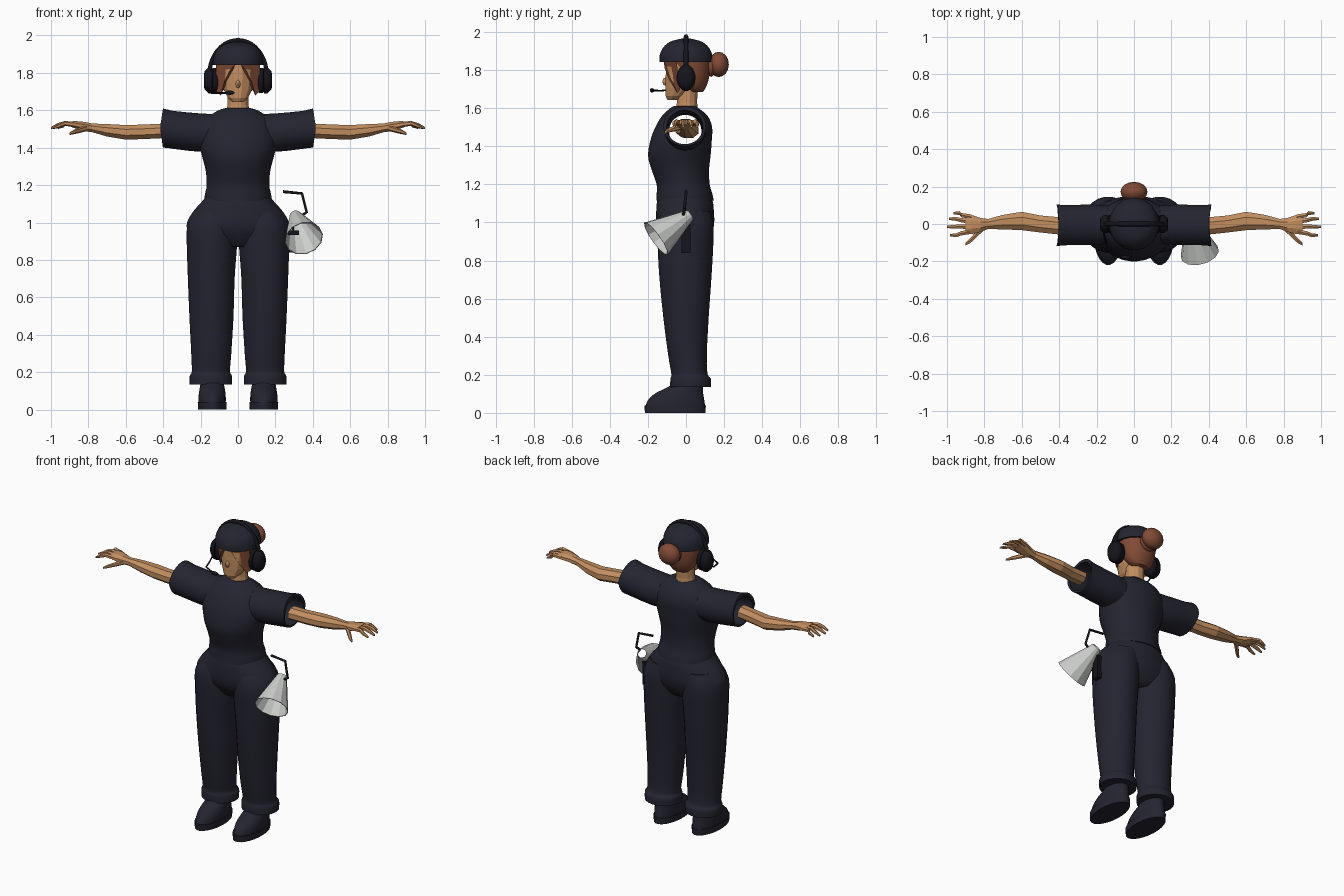
import bpy, bmesh, math
from mathutils import Vector

cube = bpy.data.objects.get("Cube")
if cube:
    bpy.data.objects.remove(cube)


def material(name, r, g, b):
    m = bpy.data.materials.new(name)
    m.use_nodes = True
    m.diffuse_color = (r, g, b, 1)
    m.node_tree.nodes["Principled BSDF"].inputs["Base Color"].default_value = (r, g, b, 1)
    return m


NAVY = material("navy cloth", .018, .018, .031)
BLACK = material("black plastic", .007, .007, .011)
SKIN = material("tan skin", .54, .27, .115)
HAIR = material("auburn hair", .22, .07, .036)
WHITE = material("pale grey plastic", .6, .62, .6)
LIPS = material("brown lips", .26, .085, .045)


def finish(name, bm, mat, angle):
    bmesh.ops.recalc_face_normals(bm, faces=bm.faces)
    mesh = bpy.data.meshes.new(name)
    bm.to_mesh(mesh)
    bm.free()
    mesh.materials.append(mat)
    obj = bpy.data.objects.new(name, mesh)
    bpy.context.collection.objects.link(obj)
    shade(obj, angle)
    return obj


def select(obj):
    bpy.ops.object.select_all(action='DESELECT')
    obj.select_set(True)
    bpy.context.view_layer.objects.active = obj


def shade(obj, angle):
    if angle:
        select(obj)
        bpy.ops.object.shade_smooth_by_angle(angle=math.radians(angle))


def refine(rings, steps):
    """Insert in-between rings along a smooth spline."""
    out = []
    for i in range(len(rings) - 1):
        p0, p1, p2 = rings[max(i - 1, 0)], rings[i], rings[i + 1]
        p3 = rings[min(i + 2, len(rings) - 1)]
        for s in range(steps):
            t = s / steps
            out.append([b + .5 * t * (c - a + t * (2*a - 5*b + 4*c - d + t * (3*(b - c) + d - a)))
                        for a, b, c, d in zip(p0, p1, p2, p3)])
    return out + [rings[-1]]


def loft(name, rings, mat, axis="z", n=24, steps=1, angle=50, side=1, caps=True):
    """Skin ellipses (position, centre 1, centre 2, radius 1, radius 2) along an axis."""
    bm = bmesh.new()
    loops = []
    for p, c1, c2, r1, r2 in refine(rings, steps):
        loop = []
        for k in range(n):
            a = math.tau * (k + .5) / n
            u, v = c1 + r1 * math.cos(a), c2 + r2 * math.sin(a)
            co = (side * u, v, p) if axis == "z" else (side * p, u, v)
            loop.append(bm.verts.new(co))
        loops.append(loop)
    for lo, hi in zip(loops, loops[1:]):
        for k in range(n):
            bm.faces.new((lo[k], lo[k - 1], hi[k - 1], hi[k]))
    if caps:
        bm.faces.new(loops[0])
        bm.faces.new(loops[-1])
    return finish(name, bm, mat, angle)


def tube(name, points, radius, mat):
    curve = bpy.data.curves.new(name, 'CURVE')
    curve.dimensions = '3D'
    curve.bevel_depth = radius
    curve.bevel_resolution = 1
    curve.use_fill_caps = True
    spline = curve.splines.new('POLY')
    spline.points.add(len(points) - 1)
    for sp, p in zip(spline.points, points):
        sp.co = (*p, 1)
    curve.materials.append(mat)
    obj = bpy.data.objects.new(name, curve)
    bpy.context.collection.objects.link(obj)
    select(obj)
    bpy.ops.object.convert(target='MESH')


def box(name, centre, size, mat):
    bm = bmesh.new()
    bmesh.ops.create_cube(bm, size=1)
    for v in bm.verts:
        v.co = Vector(centre) + v.co * Vector(size)
    return finish(name, bm, mat, 0)


def ball(name, centre, radii, mat, seg=16):
    bm = bmesh.new()
    bmesh.ops.create_uvsphere(bm, u_segments=seg, v_segments=seg // 2, radius=1)
    for v in bm.verts:
        v.co = Vector(centre) + v.co * Vector(radii)
    return finish(name, bm, mat, 50)


def boolean(obj, other, operation):
    mod = obj.modifiers.new(operation, 'BOOLEAN')
    mod.operation, mod.object, mod.solver = operation, other, 'EXACT'
    select(obj)
    bpy.ops.object.modifier_apply(modifier=mod.name)
    bpy.data.objects.remove(other)


# Shirt: body joined with a sleeve tube, then hollowed from cuff to cuff
shirt = loft("shirt", [
    (1.115, 0, -.005, .18, .152), (1.15, 0, -.008, .178, .147), (1.2, 0, -.015, .168, .14),
    (1.28, 0, -.03, .174, .152), (1.35, 0, -.035, .192, .165), (1.43, 0, -.026, .21, .162),
    (1.5, 0, -.012, .2, .15), (1.56, 0, -.006, .165, .12), (1.6, 0, -.008, .105, .075),
    (1.612, 0, -.003, .065, .06)], NAVY, n=32, steps=3)
half = [(.417, -.007, 1.505, .112, .105), (.36, -.006, 1.497, .108, .102),
        (.22, -.004, 1.482, .108, .103), (.1, -.004, 1.48, .1, .1)]
sleeve_rings = half + [(-h[0], *h[1:]) for h in reversed(half)]
sleeves = loft("sleeves", sleeve_rings, NAVY, "x", 32, 3)
for v in sleeves.data.vertices:
    if abs(v.co.x) > .38:
        v.co.x -= math.copysign((v.co.z - 1.505) * .15, v.co.x)
bore_rings = [(r[0] * (1.2 if abs(r[0]) > .4 else 1), r[1], r[2], r[3] - .014, r[4] - .014)
              for r in sleeve_rings]
bore = loft("sleeve_bore", bore_rings, NAVY, "x", 32, 3)
boolean(shirt, sleeves, 'UNION')
boolean(shirt, bore, 'DIFFERENCE')
shade(shirt, 50)

# Trousers
loft("trouser_hips", [
    (.87, 0, 0, .12, .09), (.9, 0, 0, .2, .115), (.95, 0, -.003, .265, .142),
    (1, 0, -.004, .274, .153), (1.06, 0, -.005, .24, .152), (1.11, 0, -.006, .195, .147),
    (1.15, 0, -.01, .165, .13)], NAVY, n=32, steps=3)

for side, tag in ((1, "left"), (-1, "right")):
    loft(tag + "_trouser_leg", [
        (.135, .145, .024, .114, .108), (.18, .145, .024, .114, .107), (.205, .145, .018, .103, .096),
        (.3, .143, .008, .108, .102), (.5, .142, 0, .119, .12), (.7, .143, -.003, .126, .137),
        (.85, .14, -.003, .134, .146), (.98, .135, -.003, .138, .149), (1.06, .11, 0, .12, .13)],
        NAVY, steps=3, side=side)

    # Shoes
    loft(tag + "_sole", [(0, .138, -.057, .076, .16), (.04, .138, -.057, .078, .163)],
         NAVY, side=side)
    loft(tag + "_shoe", [
        (.04, .138, -.056, .073, .157), (.075, .138, -.05, .073, .146), (.11, .138, -.03, .068, .12),
        (.145, .138, .005, .062, .085), (.2, .138, .015, .055, .07)], NAVY, steps=2, side=side)

    # Bare arm and hand
    loft(tag + "_arm", [
        (.4, -.01, 1.49, .05, .042), (.5, 0, 1.485, .049, .042), (.6, .016, 1.482, .053, .042),
        (.7, .01, 1.493, .042, .036), (.78, 0, 1.506, .029, .025), (.82, -.005, 1.513, .04, .027),
        (.87, -.003, 1.523, .056, .021), (.9, -.002, 1.527, .054, .014)],
        SKIN, "x", 8, angle=0, side=side)
    fingers = (("little", .038, .058, .965), ("ring", .013, .028, .99),
               ("middle", -.013, -.015, 1), ("index", -.04, -.06, .985))
    for finger, y0, y1, tip in fingers:
        loft(f"{tag}_{finger}_finger", [
            (.87, y0, 1.523, .015, .014), (.925, (y0 + y1) / 2, 1.53, .013, .013),
            (.965 * tip, y1, 1.52, .012, .011), (tip, y1, 1.505, .007, .006)],
            SKIN, "x", 6, angle=0, side=side)
    loft(tag + "_thumb", [
        (.805, -.02, 1.505, .018, .016), (.845, -.058, 1.494, .019, .015),
        (.875, -.088, 1.485, .016, .012), (.9, -.107, 1.475, .008, .007)],
        SKIN, "x", 6, angle=0, side=side)

    # Headset ear cups
    loft(tag + "_ear_pad", [(.1, 0, 1.76, .036, .055), (.112, 0, 1.76, .048, .068),
                            (.134, 0, 1.76, .048, .068), (.14, 0, 1.76, .04, .06)],
         BLACK, "x", 20, side=side)
    loft(tag + "_ear_cup", [(.14, 0, 1.76, .05, .07), (.158, 0, 1.76, .05, .07),
                            (.178, 0, 1.76, .035, .05), (.183, 0, 1.76, .02, .03)],
         BLACK, "x", 20, side=side)

    # Hair lock swept from the parting to the temple
    bm = bmesh.new()
    lock = [(.012, -.117, 1.85), (.118, -.05, 1.85), (.114, -.03, 1.7), (.092, -.045, 1.68),
            (.074, -.088, 1.75), (.045, -.112, 1.81)]
    ring = [bm.verts.new((side * x, y, z)) for x, y, z in lock]
    for k in range(1, 5):
        bm.faces.new((ring[0], ring[k], ring[k + 1]))
    solid = bmesh.ops.solidify(bm, geom=bm.faces[:], thickness=.006)
    finish(tag + "_hair_lock", bm, HAIR, 0)

# Neck, face and lips
loft("neck", [(1.585, 0, .005, .066, .06), (1.63, 0, .005, .058, .055), (1.74, 0, .01, .056, .055)],
     SKIN, n=12, angle=0)
loft("face", [
    (1.643, 0, -.07, .03, .028), (1.665, 0, -.055, .055, .054), (1.71, 0, -.03, .078, .08),
    (1.77, 0, -.01, .09, .1), (1.86, 0, 0, .097, .107)], SKIN, n=12, angle=0)
ball("nose", (0, -.108, 1.74), (.013, .016, .022), SKIN, 8)
box("lips", (0, -.1, 1.692), (.036, .009, .012), LIPS)

# Hair, bun and cap
loft("back_hair", [
    (1.685, 0, .055, .055, .035), (1.72, 0, .045, .09, .065), (1.78, 0, .035, .11, .092),
    (1.86, 0, .02, .118, .11)], HAIR, n=16, steps=2)
ball("hair_bun", (0, .172, 1.83), (.072, .053, .066), HAIR)
ball("bun_band", (0, .132, 1.82), (.058, .026, .055), HAIR)
loft("cap", [
    (1.842, 0, 0, .134, .141), (1.88, 0, 0, .132, .139), (1.92, 0, 0, .115, .12),
    (1.95, 0, 0, .078, .083), (1.965, 0, 0, .025, .027)], NAVY, steps=3)

# Headset band and microphone
arch = [math.pi * k / 20 for k in range(21)]
tube("headset_band", [(.153 * math.cos(a), 0, 1.79 + .185 * math.sin(a)) for a in arch], .013, BLACK)
tube("microphone_boom", [(-.165, -.01, 1.735), (-.16, -.06, 1.7), (-.14, -.13, 1.692),
                         (-.05, -.178, 1.693)], .005, BLACK)
ball("microphone", (-.045, -.178, 1.694), (.028, .012, .012), BLACK, 10)

# Megaphone on the hip with its strap rod and holster
narrow, wide = Vector((.305, .02, 1.04)), Vector((.352, -.158, .915))
axis = wide - narrow
horn = loft("megaphone_horn", [
    (0, 0, 0, .03, .03), (axis.length, 0, 0, .105, .105), (axis.length, 0, 0, .101, .101),
    (0, 0, 0, .026, .026)], WHITE, n=12, angle=0, caps=False)
horn.rotation_euler = axis.to_track_quat('Z', 'Y').to_euler()
horn.location = narrow
tube("megaphone_rod", [(.345, -.015, 1.04), (.367, -.01, 1.055), (.342, 0, 1.155), (.24, 0, 1.165)],
     .008, BLACK)
box("megaphone_holster", (.283, 0, .915), (.035, .045, .15), BLACK)
box("megaphone_trigger", (.295, -.07, .945), (.06, .05, .025), BLACK)
